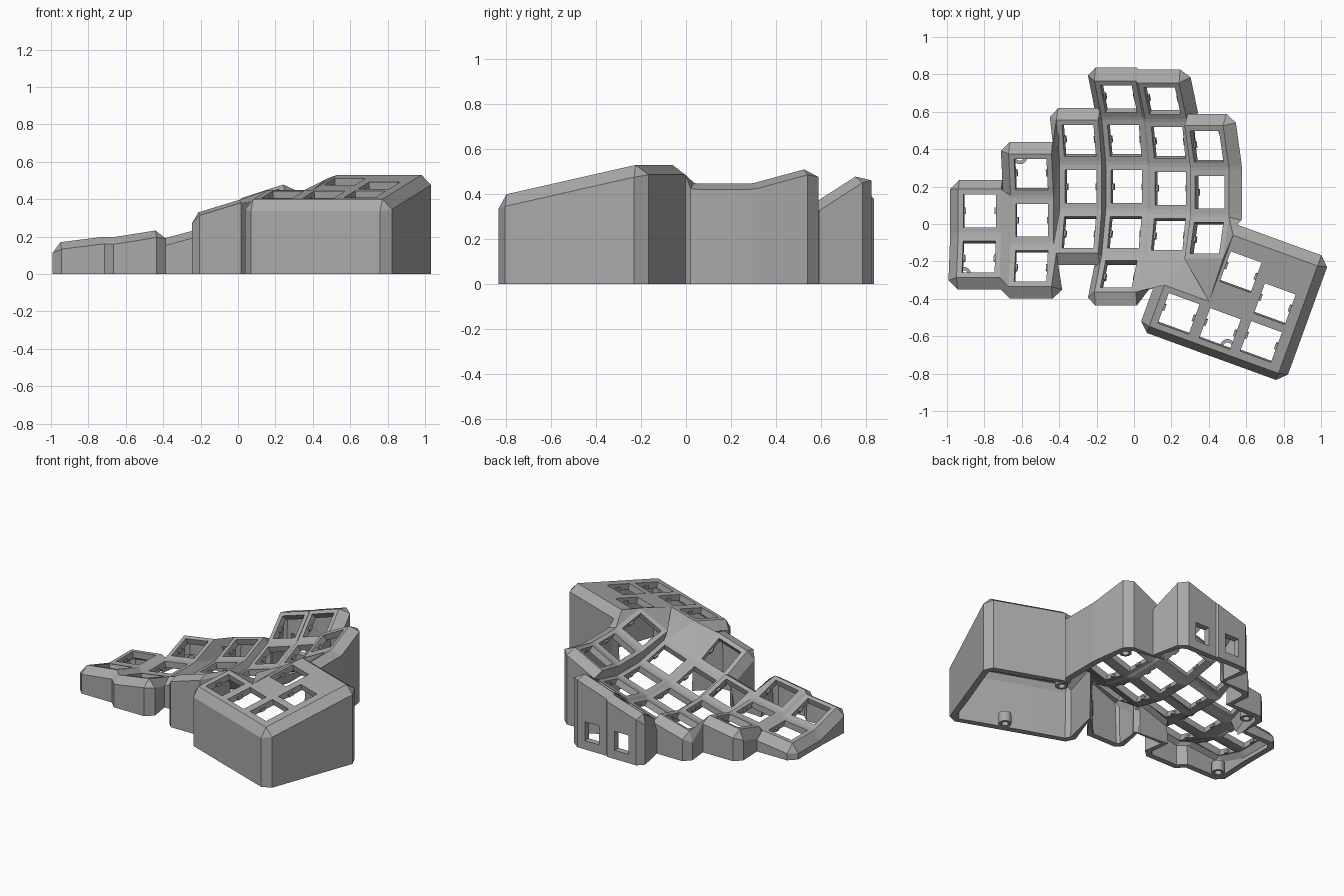
import bpy
import bmesh
from math import radians, sin, cos
from mathutils import Matrix, Vector

cube = bpy.data.objects.get("Cube")
if cube:
    bpy.data.objects.remove(cube)

HOLE, HALF = 0.0875, 0.116       # half sizes of a switch opening and its cell
BEND, RADIUS = radians(17), 0.836  # column curvature
OUT, DROP = 0.05, 0.055          # rim offset around the plate

gray = bpy.data.materials.new("case gray")
gray.use_nodes = True
gray.diffuse_color = (0.4, 0.4, 0.4, 1)
gray.node_tree.nodes["Principled BSDF"].inputs["Base Color"].default_value = (0.4, 0.4, 0.4, 1)


def finish(bm, name):
    mesh = bpy.data.meshes.new(name)
    bm.to_mesh(mesh)
    bm.free()
    mesh.materials.append(gray)
    obj = bpy.data.objects.new(name, mesh)
    bpy.context.collection.objects.link(obj)
    return obj


# Columns: centre of the home key, tent angle, rows present
columns = {
    "A": ((-0.825, 0.07, 0.115), 7, (1, 2)),
    "B": ((-0.545, 0.02, 0.145), 9, (1, 2, 3)),
    "C": ((-0.285, 0.20, 0.147), 15, (1, 2, 3)),
    "D": ((-0.04, 0.20, 0.165), 17, (0, 1, 2, 3, 4)),
    "E": ((0.195, 0.19, 0.245), 18, (1, 2, 3, 4)),
    "F": ((0.405, 0.17, 0.395), 27, (1, 2, 3)),
}
# Thumb cells: left, right, front, back, hole centre
L, M, R, F, S, B = -0.36, -0.105, 0.375, -0.12, 0.12, 0.505
thumb = {
    "T0": (L, M, F, S, -0.235, 0), "T1": (M, 0.115, F, S, 0, 0),
    "T2": (0.115, R, F, S, 0.23, 0.01), "T3": (M, 0.115, S, B, 0, 0.33),
    "T4": (0.115, R, S, B, 0.23, 0.23),
}

bm = bmesh.new()
corner, place, centre = {}, {}, {}


def face(*verts):
    bm.faces.new(verts)


def frame(outer, inner):
    for i in range(4):
        j = (i + 1) % 4
        face(outer[i], outer[j], inner[j], inner[i])


def cell(key, mat, l, r, f, b, cx, cy):
    def box(x0, x1, y0, y1):
        return [bm.verts.new(mat @ Vector((x, y, 0)))
                for x, y in ((x0, y1), (x1, y1), (x1, y0), (x0, y0))]
    outer = box(l, r, f, b)
    frame(outer, box(cx - HOLE, cx + HOLE, cy - HOLE, cy + HOLE))
    place[key], centre[key] = mat, (cx, cy)
    for name, v in zip(("tl", "tr", "br", "bl"), outer):
        corner[key + name] = v


# Curved finger columns
for name, (pos, tent, rows) in columns.items():
    base = Matrix.Translation(pos) @ Matrix.Rotation(-radians(tent), 4, "Y")
    for row in rows:
        a = BEND * (row - 2)
        arc = Matrix.Translation((0, RADIUS * sin(a), RADIUS * (1 - cos(a))))
        cell(name + str(row), base @ arc @ Matrix.Rotation(a, 4, "X"),
             -HALF, HALF, -HALF, HALF, 0, 0)

# Flat tilted thumb cluster
thumb_mat = (Matrix.Translation((0.46, -0.56, 0.425))
             @ Matrix.Rotation(radians(-20), 4, "Z") @ Matrix.Rotation(radians(12), 4, "X"))
for key, spec in thumb.items():
    cell(key, thumb_mat, *spec)


def web(names):
    face(*[corner[n] for n in names.split()])


# Webs between rows, between columns and at the crossings
for a, b in zip("ABCDEF", "BCDEFG"):
    for row in range(5):
        k, up, n, nup = (c + str(r) for c in (a, b) for r in (row, row + 1))
        if k in place and up in place:
            web(f"{k}tl {up}bl {up}br {k}tr")
        if k in place and n in place:
            web(f"{k}tr {n}tl {n}bl {k}br")
            if up in place and nup in place:
                web(f"{k}tr {up}br {nup}bl {n}tl")

# Steps where columns end, and the bridge to the thumb cluster
for tri in ("A2tr B3bl B2tl", "C3tr D4bl D3tl", "E4br F3tl E3tr", "C1br D1bl D0tl",
            "D1br E1bl D0tr", "D0tr E1bl T0tl", "D0tr T0tl D0br", "E1bl E1br T0tl",
            "E1br T0tr T0tl", "E1br F1bl T0tr", "F1bl F1br T0tr", "F1br T3tl T0tr",
            "F1tr T3tl F1br"):
    web(tri)

# Perimeter runs, clockwise: cell, corner and outward direction
runs = (
    "A2tlW A2tlN A2trN B3blW B3tlW B3tlN B3trN C3tlW C3tlN C3trN",
    "D4blW D4tlW D4tlN D4trN E4tlN E4trN E4trE E4brE F3tlN F3trN",
    "F3trE F3brE F2trE F2brE F1trE T3tlN T3trN T4trN T4trE T4brE",
    "T2brE T2brS T2blS T1blS T0blS T0blW T0tlW D0brS D0blS D0blW",
    "D0tlW C1brS C1blS B1brE B1brS B1blS A1brS A1blS A1blW A1tlW A2blW",
)
ring = [code for run in runs for code in run.split()]
compass = {"N": (0, 1), "E": (1, 0), "S": (0, -1), "W": (-1, 0)}
lip, foot = [], []
for code in ring:
    dx, dy = compass[code[-1]]
    turn = place[code[:2]].to_3x3()
    p = corner[code[:4]].co + turn @ Vector((dx * OUT, dy * OUT, -DROP))
    lip.append(bm.verts.new(p))
    foot.append(bm.verts.new((p.x, p.y, 0)))
for i, code in enumerate(ring):
    j = (i + 1) % len(ring)
    c0, c1 = corner[code[:4]], corner[ring[j][:4]]
    if c0 is c1:
        face(c0, lip[j], lip[i])
    else:
        face(c0, c1, lip[j], lip[i])
    wall = [lip[i], lip[j], foot[j], foot[i]]
    if code in ("D4tlN", "E4tlN"):
        # Square port in the rear wall
        port = []
        for t, z in ((0.26, 0.19), (0.74, 0.19), (0.74, 0.06), (0.26, 0.06)):
            p = foot[i].co.lerp(foot[j].co, t)
            port.append(bm.verts.new((p.x, p.y, z)))
        frame(wall, port)
    else:
        face(*wall)

bmesh.ops.remove_doubles(bm, verts=bm.verts, dist=0.001)
bmesh.ops.recalc_face_normals(bm, faces=bm.faces)
bm.faces.ensure_lookup_table()
if bm.faces[0].normal.z < 0:
    bmesh.ops.reverse_faces(bm, faces=bm.faces)
case = finish(bm, "keyboard_case")
shell = case.modifiers.new("shell", "SOLIDIFY")
shell.thickness = 0.042
shell.offset = -1

# Small retaining nubs on both sides of every opening
bm = bmesh.new()
for key, mat in place.items():
    cx, cy = centre[key]
    for side in (-1, 1):
        spot = Matrix.Translation((cx + side * HOLE, cy, -0.03))
        bmesh.ops.create_cube(bm, size=1, matrix=mat @ spot @ Matrix.Diagonal((0.02, 0.035, 0.02, 1)))
finish(bm, "switch_nubs")

# Hollow screw bosses inside the walls
bm = bmesh.new()
for x, y in ((0.5, -0.655), (0.53, -0.07), (0.49, 0.5), (-0.61, 0.36), (-0.91, -0.27)):
    rings = []
    for r, z in ((0.04, 0), (0.04, 0.07), (0.022, 0.07), (0.022, 0)):
        made = bmesh.ops.create_circle(bm, segments=20, radius=r,
                                       matrix=Matrix.Translation((x, y, z)))
        rings.append(made["verts"])
    for k in range(4):
        a, b = rings[k], rings[(k + 1) % 4]
        for i in range(20):
            j = (i + 1) % 20
            bm.faces.new((a[i], a[j], b[j], b[i]))
bmesh.ops.recalc_face_normals(bm, faces=bm.faces)
finish(bm, "screw_bosses")
